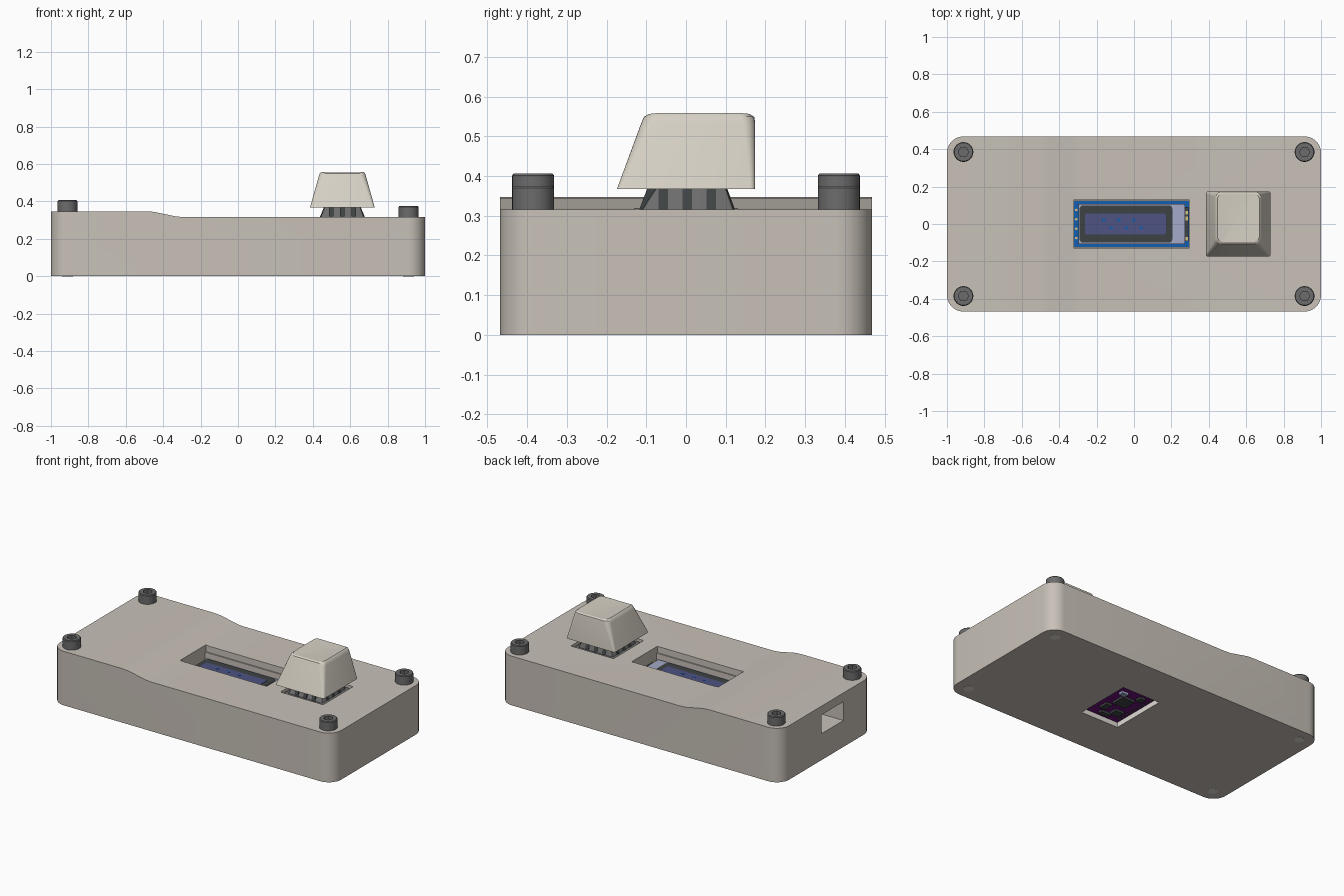
import bpy, bmesh, math

if "Cube" in bpy.data.objects:
    bpy.data.objects.remove(bpy.data.objects["Cube"], do_unlink=True)


def material(name, r, g, b):
    """Make a flat material from 0-255 display values."""
    lin = [((c / 255 + 0.055) / 1.055) ** 2.4 for c in (r, g, b)] + [1]
    m = bpy.data.materials.new(name)
    m.use_nodes = True
    m.diffuse_color = lin
    m.node_tree.nodes["Principled BSDF"].inputs["Base Color"].default_value = lin
    return m


CASE = material("warm grey plastic", 200, 193, 184)
CAP = material("cream plastic", 214, 208, 196)
STEEL = material("dark steel", 108, 108, 108)
BLUE = material("board blue", 20, 95, 175)
CHARCOAL = material("charcoal", 62, 66, 68)
INDIGO = material("display indigo", 78, 82, 130)
LAVENDER = material("glass lavender", 165, 170, 200)
PURPLE = material("board purple", 110, 15, 120)
PALE = material("pale lining", 225, 221, 213)
GOLD = material("contact gold", 215, 195, 130)


def finish(name, bm, mat, smooth=True):
    bmesh.ops.recalc_face_normals(bm, faces=bm.faces)
    me = bpy.data.meshes.new(name)
    bm.to_mesh(me)
    bm.free()
    ob = bpy.data.objects.new(name, me)
    bpy.context.collection.objects.link(ob)
    me.materials.append(mat)
    if smooth:
        bpy.ops.object.select_all(action="DESELECT")
        ob.select_set(True)
        bpy.context.view_layer.objects.active = ob
        bpy.ops.object.shade_smooth_by_angle(angle=math.radians(30))
    return ob


def ring(cx, cy, hx, hy, r, steps=5):
    """Points of a rounded rectangle."""
    pts = []
    for q, (sx, sy) in enumerate([(1, 1), (-1, 1), (-1, -1), (1, -1)]):
        for i in range(steps + 1):
            a = math.pi / 2 * (q + i / steps)
            pts.append((cx + sx * (hx - r) + r * math.cos(a),
                        cy + sy * (hy - r) + r * math.sin(a)))
    return pts


def loft(name, rings, mat, smooth=True):
    """Skin a stack of equal rings of 3D points and close both ends."""
    bm = bmesh.new()
    loops = [[bm.verts.new(p) for p in r] for r in rings]
    for a, b in zip(loops, loops[1:]):
        for i in range(len(a)):
            j = (i + 1) % len(a)
            bm.faces.new((a[i], a[j], b[j], b[i]))
    bm.faces.new(loops[0])
    bm.faces.new(loops[-1])
    return finish(name, bm, mat, smooth)


def slab(name, x0, x1, y0, y1, z0, z1, mat, r=0.0):
    """Box, with rounded vertical corners when r is set."""
    pts = ring((x0 + x1) / 2, (y0 + y1) / 2, (x1 - x0) / 2, (y1 - y0) / 2, r) if r else \
        [(x0, y0), (x1, y0), (x1, y1), (x0, y1)]
    return loft(name, [[(x, y, z) for x, y in pts] for z in (z0, z1)], mat)


def circle(cx, cy, r, z, n=32):
    return [(cx + r * math.cos(2 * math.pi * i / n), cy + r * math.sin(2 * math.pi * i / n), z)
            for i in range(n)]


def cut(target, cutter):
    cutter.hide_render = True
    mod = target.modifiers.new("cut", "BOOLEAN")
    mod.operation, mod.solver, mod.object = "DIFFERENCE", "EXACT", cutter
    bpy.context.view_layer.objects.active = target
    bpy.ops.object.modifier_apply(modifier=mod.name)
    bpy.data.objects.remove(cutter, do_unlink=True)


# Case: stepped side profile with rounded upright corners
LOW, HIGH, HALF = 0.316, 0.347, 0.468
profile = [(-1, 0), (1, 0), (1, LOW), (-0.29, LOW), (-0.33, LOW + 0.003),
           (-0.45, HIGH - 0.003), (-0.5, HIGH), (-1, HIGH)]
bm = bmesh.new()
sides = [[bm.verts.new((x, y, z)) for x, z in profile] for y in (-HALF, HALF)]
bm.faces.new(sides[0])
bm.faces.new(sides[1])
for i in range(len(profile)):
    j = (i + 1) % len(profile)
    bm.faces.new((sides[0][i], sides[0][j], sides[1][j], sides[1][i]))
upright = [e for e in bm.edges if abs(e.verts[0].co.z - e.verts[1].co.z) > 0.2]
bmesh.ops.bevel(bm, geom=upright, offset=0.088, segments=8, profile=0.5, affect="EDGES")
case = finish("case", bm, CASE, smooth=False)

# Openings: screen window, inner ledge, switch hole, cable port, underside board
KX, KY = 0.558, 0.003
cut(case, slab("window", -0.32, 0.295, -0.13, 0.13, 0.275, 0.5, CASE))
cut(case, slab("well", -0.32, 0.295, -0.122, 0.122, 0.19, 0.3, CASE))
cut(case, slab("switch_hole", KX - 0.152, KX + 0.152, KY - 0.152, KY + 0.152, 0.22, 0.5, CASE))
cut(case, slab("cable_port", -1.1, -0.8, -0.17, 0.05, 0.17, 0.29, CASE))
BX, BY = 0.11, 0.01
cut(case, slab("board_pocket", BX - 0.133, BX + 0.133, BY - 0.185, BY + 0.185, -0.1, 0.05, CASE))
bpy.context.view_layer.objects.active = case
case.select_set(True)
bpy.ops.object.shade_smooth_by_angle(angle=math.radians(30))

# Pale lining on the walls of the underside pocket
case.data.materials.append(PALE)
for f in case.data.polygons:
    c = f.center
    if c.z < 0.06 and abs(c.x - BX) < 0.14 and abs(c.y - BY) < 0.19 and abs(f.normal.z) < 0.5:
        f.material_index = 1

# Corner screws with hex sockets, and their holes underneath
for sx, end in ((-1, "right"), (1, "left")):
    for sy, side in ((-1, "front"), (1, "back")):
        x, y, z = sx * 0.912, sy * 0.385, HIGH if sx < 0 else LOW
        top = z + 0.059
        head = loft(f"screw_{side}_{end}",
                    [circle(x, y, 0.053, z - 0.01), circle(x, y, 0.053, top - 0.005),
                     circle(x, y, 0.049, top)], STEEL)
        cut(head, loft("socket", [circle(x, y, 0.028, h, 6) for h in (top - 0.035, top + 0.02)],
                       STEEL, False))
        loft(f"screw_hole_{side}_{end}", [circle(x, y, 0.03, h, 24) for h in (-0.0005, 0.004)], PALE)

# Display module in the window
slab("display_board", -0.32, 0.295, -0.122, 0.122, 0.19, 0.225, BLUE)
slab("display_glass", -0.297, 0.272, -0.108, 0.108, 0.225, 0.245, LAVENDER)
slab("display_bezel", -0.291, 0.205, -0.1, 0.1, 0.245, 0.248, CHARCOAL, 0.02)
slab("display_area", -0.263, 0.17, -0.055, 0.055, 0.248, 0.25, INDIGO, 0.008)
for i in range(6):
    x, y = -0.17 + i * 0.04, 0.02 * (-1) ** i
    slab(f"lit_pixels_{i}", x, x + 0.018, y - 0.006, y + 0.006, 0.25, 0.251, BLUE)
slab("ribbon", 0.272, 0.292, -0.09, 0.09, 0.225, 0.235, CHARCOAL)
for i, y in enumerate((-0.08, 0.03, 0.06)):
    slab(f"ribbon_contact_{i}", 0.276, 0.29, y - 0.01, y + 0.01, 0.235, 0.24, GOLD)
for i in range(4):
    y = -0.075 + i * 0.05
    loft(f"display_pin_{i}", [circle(-0.309, y, 0.007, h, 10) for h in (0.225, 0.229)], GOLD)

# Key switch: flange and tapered housing with ribs
slab("switch_flange", KX - 0.14, KX + 0.14, KY - 0.14, KY + 0.14, 0.22, 0.305, STEEL, 0.012)
loft("switch_housing", [[(x, y, z) for x, y in ring(KX, KY + dy, hx, hy, 0.01, 2)]
                        for hx, hy, dy, z in ((0.122, 0.122, 0, 0.304), (0.095, 0.088, 0.01, 0.372))], STEEL)
for s in (-1, 1):
    for k in (-0.06, 0, 0.06):
        x, y, w = KX + k, KY + k, 0.012
        loft("switch_rib", [[(x - w, KY + s * o, z), (x + w, KY + s * o, z),
                             (x + w, KY, z), (x - w, KY, z)]
                            for o, z in ((0.125, 0.304), (0.1, 0.37))], CHARCOAL, False)
        loft("switch_side_rib", [[(KX + s * o, y - w, z), (KX + s * o, y + w, z),
                                  (KX, y + w, z), (KX, y - w, z)]
                                 for o, z in ((0.125, 0.304), (0.098, 0.37))], CHARCOAL, False)

# Keycap: tapered, straight at the back, with a dished top
def cap_ring(hx, y0, y1, r, z, dish=0.0):
    return [(x, y, z - dish * (1 - min(1, abs(x - KX) / 0.11) ** 2))
            for x, y in ring(KX, (y0 + y1) / 2, hx, (y1 - y0) / 2, r)]


cap_rings = [cap_ring(0.173, -0.174, 0.174, 0.012, 0.367),
             cap_ring(0.126, -0.112, 0.174, 0.03, 0.535),
             cap_ring(0.121, -0.106, 0.172, 0.032, 0.55, 0.004),
             cap_ring(0.112, -0.096, 0.163, 0.03, 0.558, 0.009)]
for f in (0.8, 0.55, 0.3, 0.08):
    cap_rings.append(cap_ring(0.112 * f, 0.034 - 0.13 * f, 0.034 + 0.129 * f, 0.03 * f, 0.558, 0.009))
loft("keycap", cap_rings, CAP)

# Controller board seen from underneath, with chips and edge contacts
slab("controller_board", BX - 0.131, BX + 0.131, BY - 0.183, BY + 0.183, 0.03, 0.05, PURPLE)
chips = [(0, 0.03, 0.045, 0.045), (-0.05, -0.09, 0.03, 0.025), (0.05, -0.07, 0.02, 0.03),
         (0.06, 0.1, 0.022, 0.016), (-0.06, 0.11, 0.02, 0.02), (0, -0.14, 0.035, 0.015)]
for i, (x, y, hx, hy) in enumerate(chips):
    slab(f"chip_{i}", BX + x - hx, BX + x + hx, BY + y - hy, BY + y + hy, 0.015, 0.031,
         LAVENDER if i == 3 else CHARCOAL)
for s in (-1, 1):
    for i in range(9):
        x, y = BX + s * 0.112, BY - 0.14 + i * 0.035
        loft("edge_contact", [circle(x, y, 0.01, h, 10) for h in (0.026, 0.031)], CHARCOAL)
